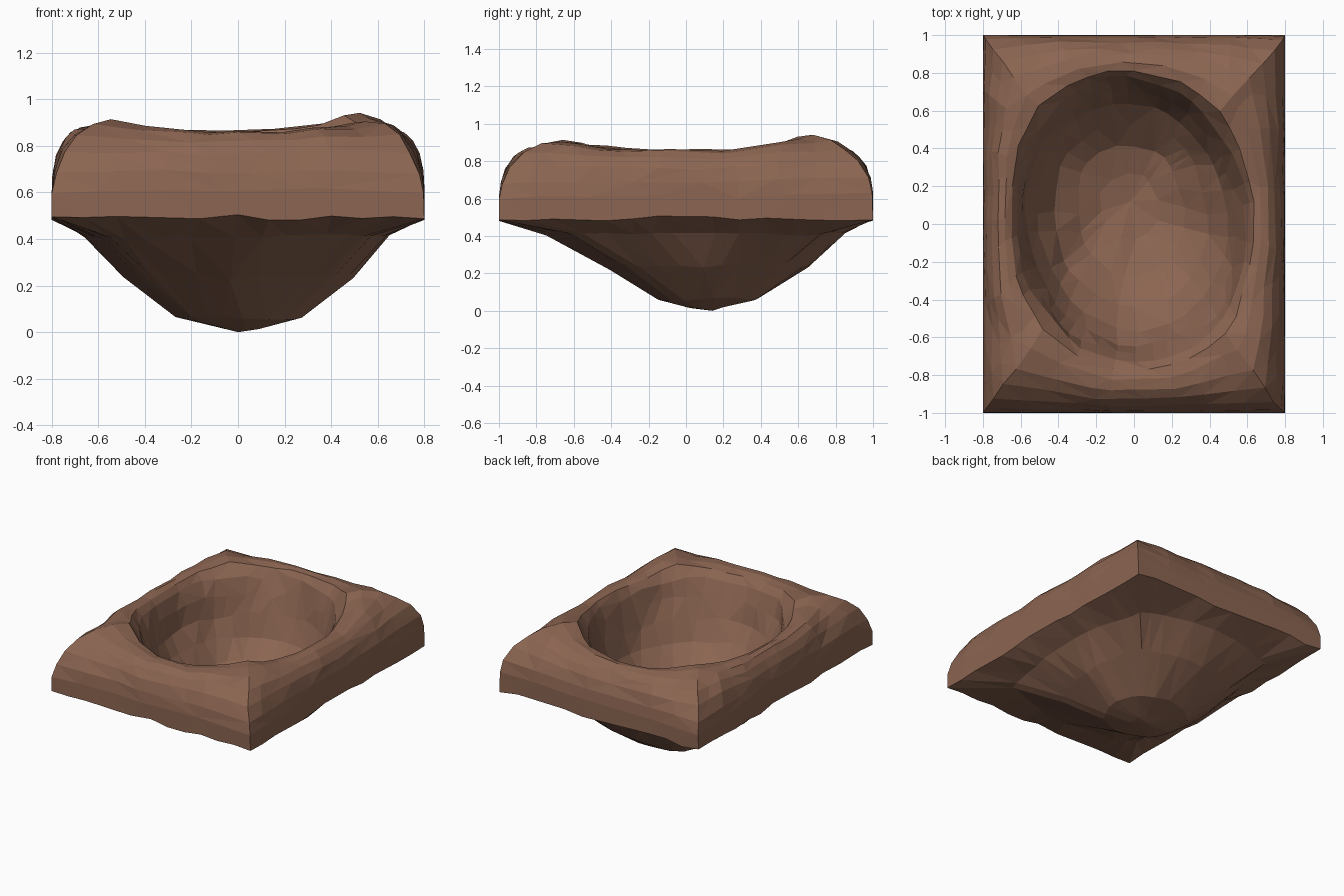
import bpy, bmesh, math, random
from mathutils import Vector, noise

if "Cube" in bpy.data.objects:
    bpy.data.objects.remove(bpy.data.objects["Cube"])

random.seed(4)
HX, HY, SKIRT = 0.8, 1.0, 0.48

# rectangular outline, counter-clockwise from the front right corner
corners = [(HX, -HY), (HX, HY), (-HX, HY), (-HX, -HY)]
outline = []
for i, steps in enumerate((14, 12, 14, 12)):
    a, b = Vector(corners[i]), Vector(corners[(i + 1) % 4])
    outline += [a.lerp(b, k / steps) for k in range(steps)]


def ellipse(p, cx, cy, rx, ry, tilt=0.0):
    """Point of a tilted ellipse lying in the direction of outline point p."""
    a = math.atan2(p.y / HY, p.x / HX) - tilt
    x, y = rx * math.cos(a), ry * math.sin(a)
    c, s = math.cos(tilt), math.sin(tilt)
    return Vector((cx + x * c - y * s, cy + x * s + y * c))


def mouth(p):
    return ellipse(p, -0.015, 0.02, 0.62, 0.755, 0.13)


def crest(p):
    """Rim height: raised corners, dipping in the middle of each side."""
    u, v = p.x / HX, p.y / HY
    h = 0.862 + 0.045 * (u * v) ** 2
    if u > 0 and v > 0:
        h += 0.025 * u * v
    return h


def wobble(x, y, z, amount):
    n = noise.noise_vector(Vector((x, y, z)) * 4.5)
    return Vector((x, y, z)) + n * amount


bm = bmesh.new()
rings = []

# bowl: sloping floor, then a steep wall up to the rim
LOW = Vector((-0.02, 0.12))
for s, z in [(0.24, 0.15), (0.46, 0.21), (0.66, 0.31), (0.80, 0.43),
             (0.89, 0.57), (0.95, 0.71), (1.0, 0.81)]:
    ring = []
    for p in outline:
        q = LOW.lerp(mouth(p), s)
        ring.append(bm.verts.new(wobble(q.x, q.y, z, 0.03)))
    rings.append(ring)

# rounded rim: blend from mouth to rectangle, falling away at the corners
for t, drop in [(0.14, 0.012), (0.34, 0.0), (0.55, 0.01), (0.72, 0.045),
                (0.86, 0.10), (0.96, 0.18), (1.0, 0.26)]:
    ring = []
    for p in outline:
        c = abs(p.x * p.y) / (HX * HY)
        q = mouth(p).lerp(p * (1 - 0.06 * c ** 3 * (1 - t)), t)
        z = crest(p) - drop - 0.05 * t ** 3 * c ** 4
        v = wobble(q.x, q.y, z, 0.02 if t < 0.9 else 0.01)
        v.x = max(-HX, min(HX, v.x))
        v.y = max(-HY, min(HY, v.y))
        ring.append(bm.verts.new(v))
    rings.append(ring)

# bottom edge of the side walls
ring = []
for p in outline:
    corner = abs(p.x) == HX and abs(p.y) == HY
    lift = 0 if corner else random.uniform(0, 0.03)
    ring.append(bm.verts.new((p.x, p.y, SKIRT + lift)))
rings.append(ring)

# underside: shallow flange, then a bulge (half x, half y, centre y, z, roundness)
for sx, sy, cy, z, k in [(0.65, 0.80, 0.05, 0.41, 0.55), (0.5, 0.55, 0.11, 0.245, 0.8),
                         (0.27, 0.27, 0.12, 0.065, 0.9), (0.1, 0.11, 0.13, 0.02, 1.0)]:
    ring = []
    for p in outline:
        r = Vector((p.x / HX * sx, p.y / HY * sy + cy))
        q = r.lerp(ellipse(p, 0, cy, sx, sy), k)
        ring.append(bm.verts.new(wobble(q.x, q.y, z, 0.02)))
    rings.append(ring)

# skin the rings and close both ends
n = len(outline)
for a, b in zip(rings, rings[1:]):
    for i in range(n):
        j = (i + 1) % n
        bm.faces.new((a[i], b[i], b[j], a[j]))
floor = bm.verts.new((LOW.x, LOW.y, 0.125))
tip = bm.verts.new((0, 0.14, 0.0))
for i in range(n):
    j = (i + 1) % n
    bm.faces.new((floor, rings[0][i], rings[0][j]))
    bm.faces.new((tip, rings[-1][j], rings[-1][i]))
for v in bm.verts:
    v.co.z = max(0.0, v.co.z)
bmesh.ops.recalc_face_normals(bm, faces=bm.faces)
bmesh.ops.triangulate(bm, faces=bm.faces)

mesh = bpy.data.meshes.new("rock_basin")
bm.to_mesh(mesh)
bm.free()
basin = bpy.data.objects.new("rock_basin", mesh)
bpy.context.collection.objects.link(basin)

# irregular hewn facets
dec = basin.modifiers.new("facets", 'DECIMATE')
dec.ratio = 0.55

# brown stone
mat = bpy.data.materials.new("brown_stone")
mat.diffuse_color = (0.26, 0.13, 0.083, 1)
mat.use_nodes = True
mat.node_tree.nodes["Principled BSDF"].inputs["Base Color"].default_value = mat.diffuse_color
mesh.materials.append(mat)
